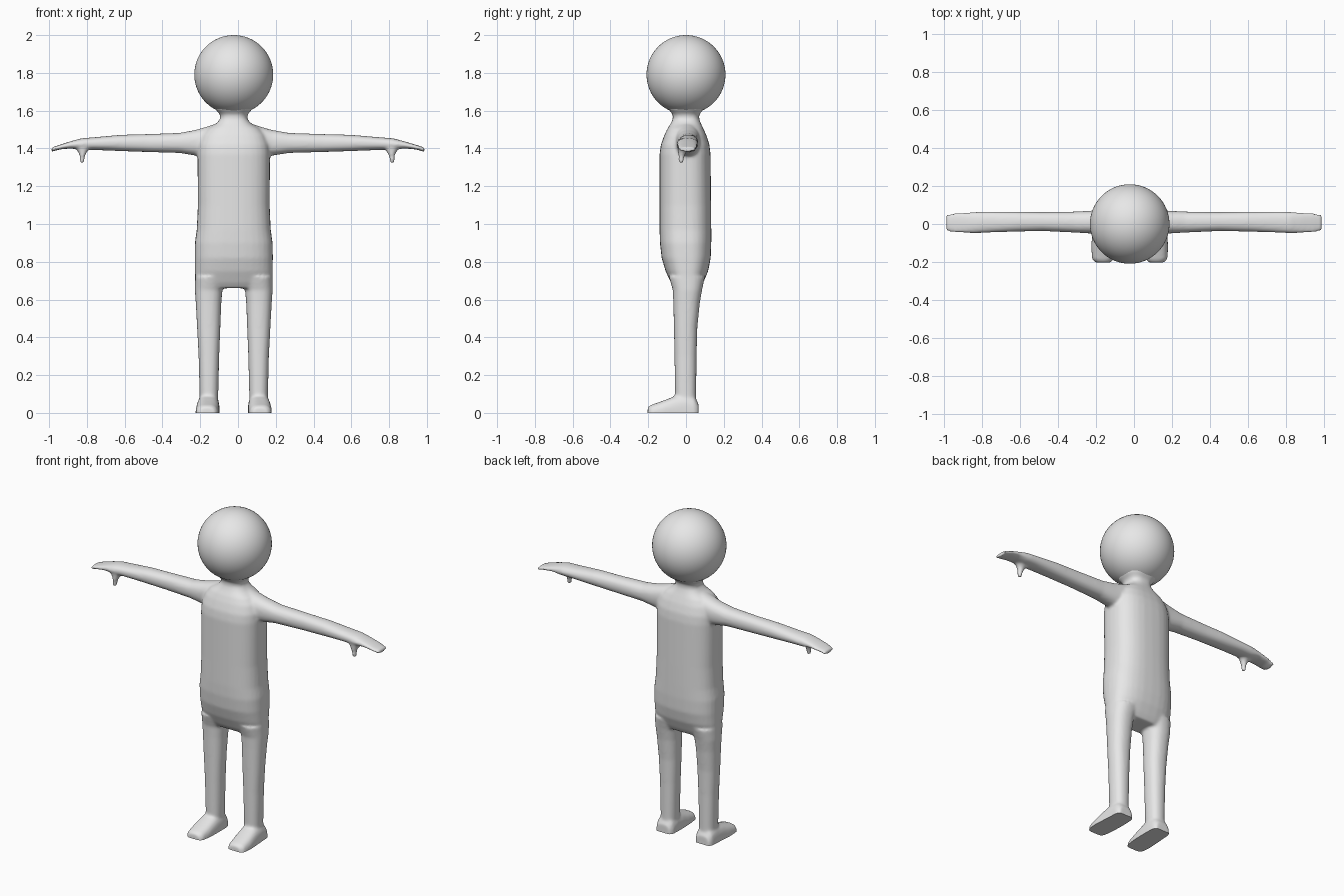
import bpy, bmesh
from math import cos, sin, pi, copysign

default = bpy.data.objects.get("Cube")
if default:
    bpy.data.objects.remove(default, do_unlink=True)

CX = -0.0225          # centre line of the figure
SIDES = 32

grey = bpy.data.materials.new("light_grey")
grey.use_nodes = True
grey.diffuse_color = (0.8, 0.8, 0.8, 1)
grey.node_tree.nodes["Principled BSDF"].inputs["Base Color"].default_value = (0.8, 0.8, 0.8, 1)


def loft(bm, rings, axis, power, place):
    """Skin rounded-box rings (t, a0, a1, b0, b1) strung along an axis."""
    loops = []
    for t, a0, a1, b0, b1 in rings:
        loop = []
        for i in range(SIDES):
            c, s = cos(2 * pi * i / SIDES), sin(2 * pi * i / SIDES)
            a = (a0 + a1) / 2 + (a1 - a0) / 2 * copysign(abs(c) ** (2 / power), c)
            b = (b0 + b1) / 2 + (b1 - b0) / 2 * copysign(abs(s) ** (2 / power), s)
            xyz = {"x": (t, a, b), "y": (a, t, b), "z": (a, b, t)}[axis]
            loop.append(bm.verts.new(place(*xyz)))
        loops.append(loop)
    faces = [bm.faces.new(loops[0]), bm.faces.new(loops[-1][::-1])]
    for low, high in zip(loops, loops[1:]):
        for i in range(SIDES):
            j = (i + 1) % SIDES
            faces.append(bm.faces.new((low[i], high[i], high[j], low[j])))
    bmesh.ops.recalc_face_normals(bm, faces=faces)


def finish(obj, angle):
    obj.data.materials.clear()
    obj.data.materials.append(grey)
    bpy.ops.object.select_all(action="DESELECT")
    obj.select_set(True)
    bpy.context.view_layer.objects.active = obj
    bpy.ops.object.shade_smooth_by_angle(angle=angle)


# Torso and neck: z, half width, back and front depth
torso = [(0.66, 0.19, -0.06, 0.075), (0.69, 0.203, -0.08, 0.092),
         (0.75, 0.206, -0.108, 0.117), (0.82, 0.207, -0.129, 0.131),
         (0.9, 0.206, -0.138, 0.134), (0.97, 0.196, -0.14, 0.134),
         (1.1, 0.19, -0.14, 0.133), (1.37, 0.192, -0.14, 0.13),
         (1.42, 0.188, -0.133, 0.124), (1.47, 0.17, -0.115, 0.108),
         (1.505, 0.14, -0.098, 0.092), (1.53, 0.095, -0.082, 0.08),
         (1.555, 0.072, -0.07, 0.07), (1.58, 0.073, -0.07, 0.07),
         (1.61, 0.1, -0.095, 0.095), (1.64, 0.1, -0.1, 0.1)]
# Left arm and hand: x, y range, z range
arm = [(0.06, -0.06, 0.07, 1.36, 1.535), (0.12, -0.06, 0.075, 1.355, 1.515),
       (0.18, -0.05, 0.07, 1.362, 1.498), (0.27, -0.045, 0.065, 1.376, 1.482),
       (0.45, -0.037, 0.063, 1.381, 1.476), (0.6, -0.04, 0.065, 1.386, 1.472),
       (0.75, -0.045, 0.065, 1.392, 1.459), (0.82, -0.049, 0.064, 1.392, 1.454),
       (0.88, -0.048, 0.06, 1.4, 1.438), (0.94, -0.046, 0.058, 1.395, 1.42),
       (0.988, -0.036, 0.05, 1.382, 1.405)]
# Left thumb: z, x range, y range
thumb = [(1.415, 0.765, 0.865, -0.044, 0.03), (1.39, 0.782, 0.845, -0.043, 0.01),
         (1.375, 0.792, 0.834, -0.042, -0.002), (1.355, 0.8, 0.83, -0.04, -0.008),
         (1.322, 0.806, 0.83, -0.04, -0.014)]
# Left leg, measured from the centre line: z, x range, y range
leg = [(0.02, 0.085, 0.18, -0.055, 0.055), (0.1, 0.082, 0.181, -0.058, 0.054),
       (0.3, 0.077, 0.186, -0.061, 0.056), (0.45, 0.071, 0.194, -0.064, 0.06),
       (0.58, 0.066, 0.201, -0.067, 0.073), (0.65, 0.06, 0.206, -0.07, 0.085),
       (0.72, 0.035, 0.205, -0.09, 0.1)]
# Left foot: y, x range, z range (the underside is trimmed flat later)
foot = [(-0.203, 0.1, 0.18, -0.05, 0.03), (-0.185, 0.085, 0.198, -0.06, 0.042),
        (-0.12, 0.077, 0.202, -0.07, 0.065), (-0.06, 0.075, 0.198, -0.08, 0.088),
        (0.0, 0.075, 0.194, -0.08, 0.1), (0.045, 0.077, 0.192, -0.08, 0.085),
        (0.066, 0.09, 0.18, -0.06, 0.05)]

bm = bmesh.new()
loft(bm, [(z, -w, w, f, b) for z, w, f, b in torso], "z", 2.6,
     lambda x, y, z: (CX + x, y, z))


def arm_place(side):
    """The right arm starts further out but ends at the same reach."""
    def place(x, y, z):
        shift = 0 if side > 0 else -2 * CX * max(0, min(1, (0.98 - x) / 0.8))
        return (side * (x + shift), y, z)
    return place


for side in (1, -1):
    loft(bm, arm, "x", 2.3, arm_place(side))
    loft(bm, thumb, "z", 2, arm_place(side))
    mirror = lambda x, y, z, s=side: (CX + s * x, y, z)
    loft(bm, leg, "z", 2.3, mirror)
    loft(bm, foot, "y", 2.8, mirror)

mesh = bpy.data.meshes.new("body")
bm.to_mesh(mesh)
bm.free()
body = bpy.data.objects.new("body", mesh)
bpy.context.collection.objects.link(body)
bpy.context.view_layer.objects.active = body
body.select_set(True)

# Fuse the limbs into one soft skin
remesh = body.modifiers.new("fuse", "REMESH")
remesh.mode = "VOXEL"
remesh.voxel_size = 0.008
soften = body.modifiers.new("soften", "SMOOTH")
soften.factor = 0.5
soften.iterations = 8
for name in ("fuse", "soften"):
    bpy.ops.object.modifier_apply(modifier=name)

# Trim flat soles
bm = bmesh.new()
bm.from_mesh(body.data)
bmesh.ops.bisect_plane(bm, geom=bm.verts[:] + bm.edges[:] + bm.faces[:],
                       plane_co=(0, 0, 0), plane_no=(0, 0, 1), clear_inner=True)
bmesh.ops.holes_fill(bm, edges=[e for e in bm.edges if e.is_boundary], sides=0)
bm.to_mesh(body.data)
bm.free()
finish(body, 0.9)

# Head
bpy.ops.mesh.primitive_uv_sphere_add(segments=64, ring_count=32, radius=0.209,
                                     location=(CX, 0, 1.791))
head = bpy.context.object
head.name = "head"
finish(head, pi)
